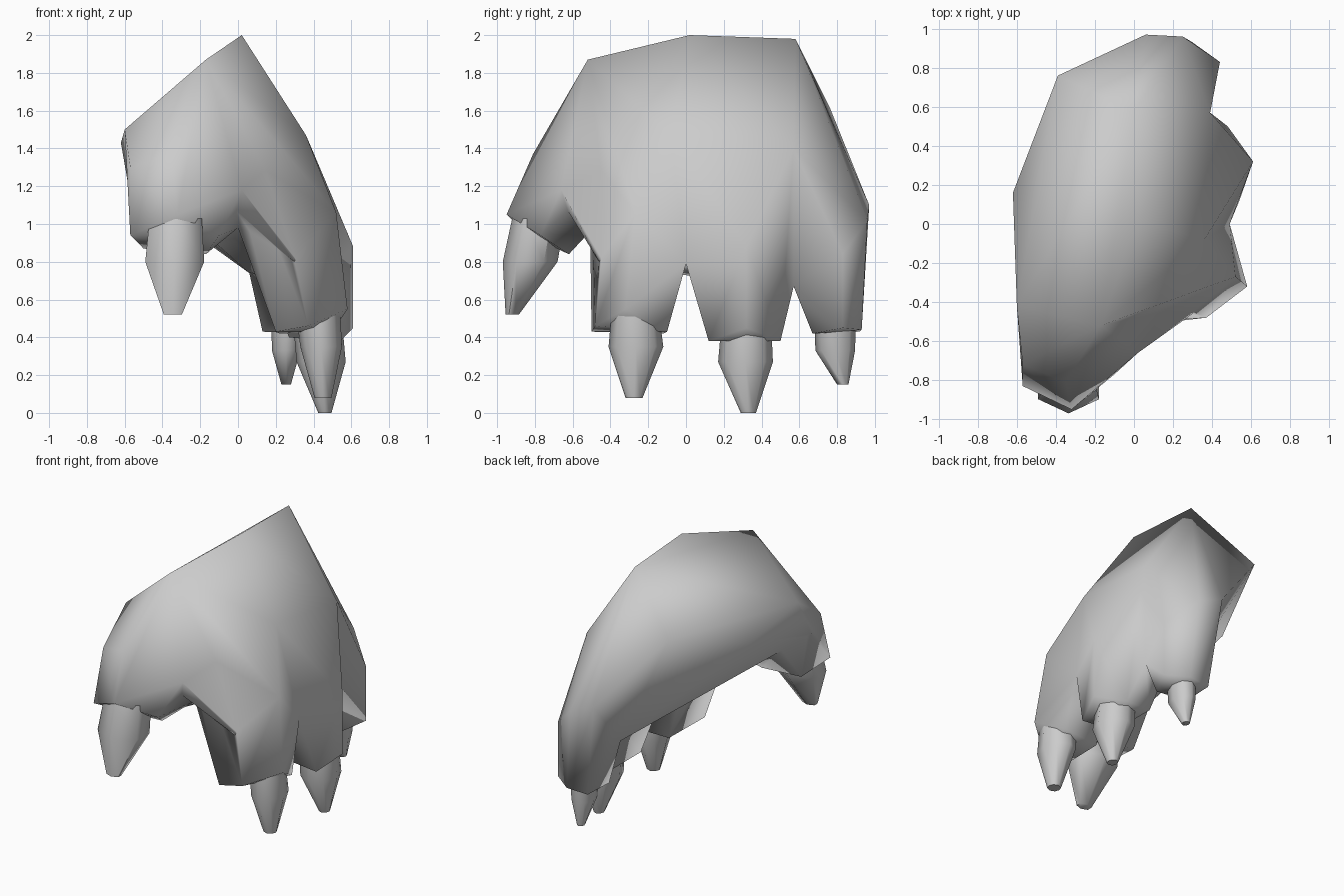
import bpy, bmesh, math

if "Cube" in bpy.data.objects:
    bpy.data.objects.remove(bpy.data.objects["Cube"])

# Shared landmarks: knuckle ridge (R), wrist rim (C, D, E), palm corner (F)
R0, R1, R2 = (-.17, -.52, 1.87), (.02, .02, 2.0), (0, .58, 1.98)
C, D, E = (-.39, .76, 1.62), (-.62, .16, 1.43), (-.6, -.42, 1.5)
F, G = (.06, .66, .74), (0, -.49, .98)
K0, K1 = (.36, -.08, 1.47), (.39, .57, 1.4)
V0, V1 = (.49, 0, .79), (.38, .57, .67)
P0, P1, P2 = (.06, .97, 1.1), (.25, .96, 1.02), (.44, .83, .84)
T0, T1 = (-.35, -.81, 1.37), (.02, -.66, 1.18)


def finish(ob, angle):
    bpy.ops.object.select_all(action='DESELECT')
    ob.select_set(True)
    bpy.context.view_layer.objects.active = ob
    bpy.ops.object.shade_smooth_by_angle(angle=math.radians(angle))


def to_object(name, bm):
    bmesh.ops.recalc_face_normals(bm, faces=bm.faces[:])
    me = bpy.data.meshes.new(name)
    bm.to_mesh(me)
    bm.free()
    ob = bpy.data.objects.new(name, me)
    bpy.context.collection.objects.link(ob)
    return ob


def hull(name, pts):
    bm = bmesh.new()
    for p in pts:
        bm.verts.new(p)
    res = bmesh.ops.convex_hull(bm, input=bm.verts[:])
    junk = {v for v in res['geom_interior'] if isinstance(v, bmesh.types.BMVert)}
    bmesh.ops.delete(bm, geom=list(junk), context='VERTS')
    return to_object(name, bm)


def claw(name, rings, n=8, turn=0):
    # Blunt tapered claw lofted through (x, y, z, rx, ry) rings
    bm = bmesh.new()
    loops = []
    for x, y, z, rx, ry in rings:
        loops.append([bm.verts.new((x + rx * math.cos(2 * math.pi * i / n + turn),
                                    y + ry * math.sin(2 * math.pi * i / n + turn), z))
                      for i in range(n)])
    for a, b in zip(loops, loops[1:]):
        for i in range(n):
            bm.faces.new((a[i], a[(i + 1) % n], b[(i + 1) % n], b[i]))
    bm.faces.new(loops[0])
    bm.faces.new(loops[-1])
    finish(to_object(name, bm), 65)


# Paw body: palm block with finger and thumb volumes merged into it
paw = hull("paw", [R0, R1, R2, C, D, E, F, G, K0, K1, V0, V1, (.15, -.3, .76)])
parts = [
    hull("index_finger", [R0, R1, K0, (.52, -.27, 1.06), G, V0, (.15, -.1, .75),
                          (.2, -.5, .43), (.37, -.48, .46), (.58, -.32, .55),
                          (.5, -.1, .43), (.22, -.12, .42)]),
    hull("middle_finger", [R1, R2, K0, K1, (.61, .32, .88), V0, V1,
                           (.15, .1, .75), (.15, .5, .72), (.61, .32, .45),
                           (.54, .12, .38), (.48, .5, .38), (.27, .13, .4), (.27, .48, .4)]),
    hull("outer_side", [R2, C, D, F, K1, V1, P0, P1, P2]),
    hull("little_finger", [F, P0, P1, P2, V1, (.13, .69, .43), (.14, .92, .43),
                           (.3, .93, .44), (.44, .83, .45), (.37, .67, .42)]),
    hull("thumb", [R0, E, T0, (-.57, -.72, 1.3), (-.32, -.95, 1.05),
                   (-.57, -.83, .94), (-.1, -.77, .94), (-.17, -.62, .84),
                   (-.5, -.6, .87), T1, G, (-.45, -.3, 1.2)]),
    # web joining thumb and index finger
    hull("thumb_web", [R0, R1, K0, T0, T1, G, (.18, -.5, .98), (.3, -.46, .8), (-.2, -.4, 1.2)]),
    # underside of the palm behind the thumb
    hull("palm", [E, D, F, (-.58, -.6, 1.2), (-.3, -.5, 1.0), (-.12, -.52, .9), G]),
]
for p in parts:
    m = paw.modifiers.new(p.name, 'BOOLEAN')
    m.operation = 'UNION'
    m.solver = 'EXACT'
    m.object = p
bpy.context.view_layer.objects.active = paw
for p in parts:
    bpy.ops.object.modifier_apply(modifier=p.name)
for p in parts:
    bpy.data.objects.remove(p)
bm = bmesh.new()
bm.from_mesh(paw.data)
bmesh.ops.remove_doubles(bm, verts=bm.verts[:], dist=.008)
bm.to_mesh(paw.data)
bm.free()
finish(paw, 100)

# Claws
claw("index_claw", [(.42, -.27, .58, .12, .12), (.44, -.265, .35, .11, .145), (.45, -.275, .08, .045, .045)])
claw("middle_claw", [(.42, .32, .5, .13, .13), (.44, .315, .27, .13, .145), (.46, .33, 0, .035, .04)])
claw("little_claw", [(.26, .79, .52, .085, .11), (.255, .79, .33, .075, .105), (.255, .83, .15, .025, .03)])
claw("thumb_claw", [(-.33, -.78, 1.03, .16, .14), (-.335, -.825, .8, .18, .145),
                    (-.345, -.92, .52, .055, .035)], 6, math.pi / 2)
